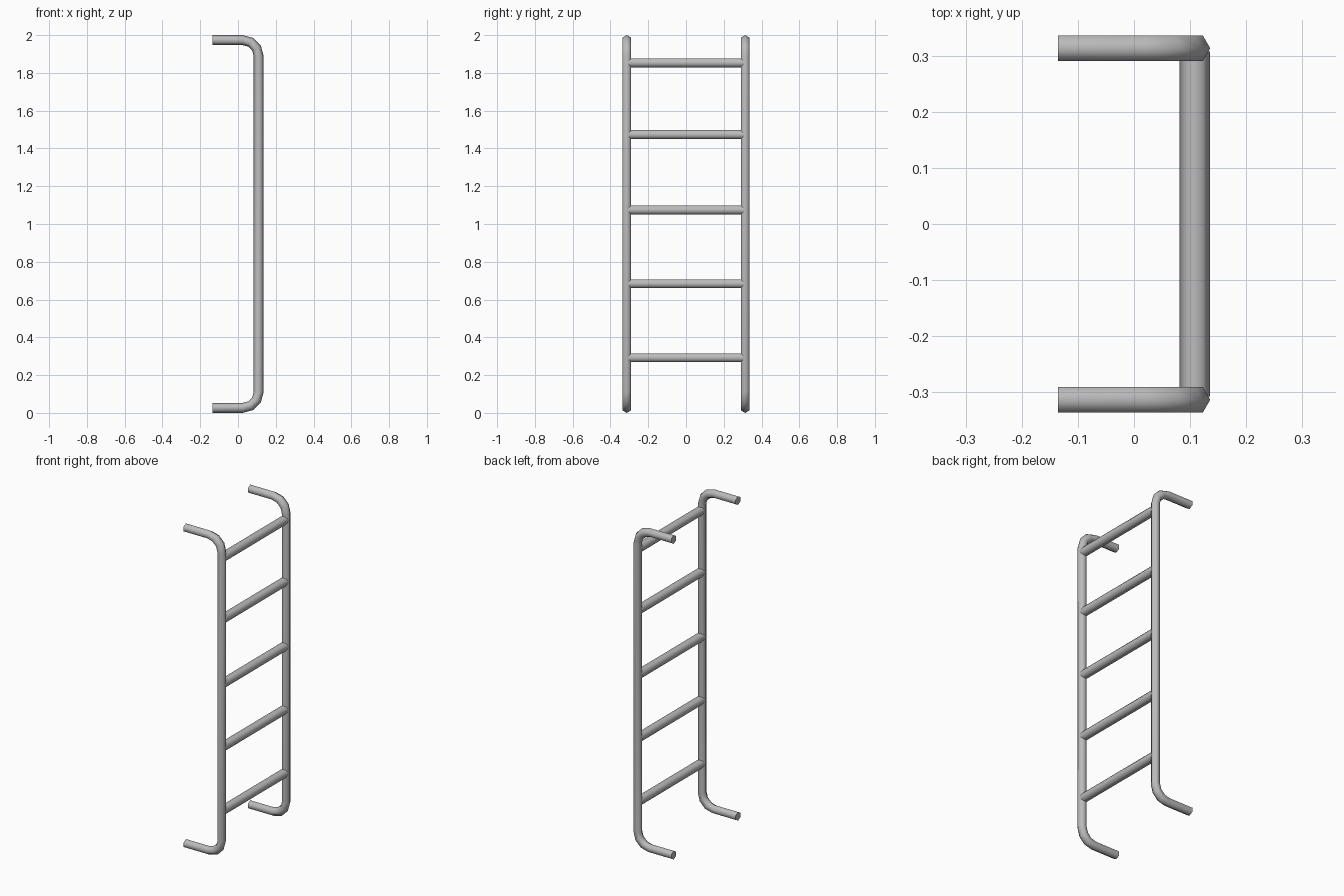
import bpy, bmesh, math
from mathutils import Vector

cube = bpy.data.objects.get("Cube")
if cube:
    bpy.data.objects.remove(cube, do_unlink=True)

SIDES = 6
R = 0.0265         # tube radius, corner to centre
RAIL_X = 0.1095    # centre line of the uprights
RAIL_Y = 0.3135
BACK_X = -0.136    # free ends of the hooks
BEND = 0.085
BEND_STEPS = 3

steel = bpy.data.materials.new("grey steel")
steel.use_nodes = True
grey = (0.5, 0.5, 0.5, 1)
steel.diffuse_color = grey
steel.node_tree.nodes["Principled BSDF"].inputs["Base Color"].default_value = grey


def tube(name, stations, side, radius):
    """Sweep a hexagon through (centre, normal) stations; side is the fixed cross axis."""
    bm = bmesh.new()
    rings = []
    for centre, normal in stations:
        ring = []
        for i in range(SIDES):
            a = math.tau * i / SIDES
            ring.append(bm.verts.new(centre + radius * (math.cos(a) * normal + math.sin(a) * side)))
        rings.append(ring)
    for a, b in zip(rings, rings[1:]):
        for i in range(SIDES):
            j = (i + 1) % SIDES
            bm.faces.new((a[i], a[j], b[j], b[i]))
    bm.faces.new(rings[0])
    bm.faces.new(rings[-1])
    bmesh.ops.recalc_face_normals(bm, faces=bm.faces)
    mesh = bpy.data.meshes.new(name)
    bm.to_mesh(mesh)
    bm.free()
    mesh.materials.append(steel)
    obj = bpy.data.objects.new(name, mesh)
    bpy.context.collection.objects.link(obj)
    bpy.ops.object.select_all(action='DESELECT')
    obj.select_set(True)
    bpy.context.view_layer.objects.active = obj
    bpy.ops.object.shade_smooth_by_angle(angle=math.radians(65))
    return obj


def rail_stations(y):
    """Hook, bend, upright, bend, hook."""
    low, high = R, 2 - R
    out = [(Vector((BACK_X, y, low)), Vector((0, 0, -1)))]
    for z, start in ((low + BEND, -90), (high - BEND, 0)):
        for k in range(BEND_STEPS + 1):
            a = math.radians(start + 90 * k / BEND_STEPS)
            n = Vector((math.cos(a), 0, math.sin(a)))
            out.append((Vector((RAIL_X - BEND, y, z)) + BEND * n, n))
    out.append((Vector((BACK_X, y, high)), Vector((0, 0, 1))))
    return out


# Side rails
for name, y in (("front_rail", -RAIL_Y), ("back_rail", RAIL_Y)):
    tube(name, rail_stations(y), Vector((0, 1, 0)), R)

# Rungs
for i, z in enumerate((0.292, 0.684, 1.074, 1.473, 1.853)):
    ends = [(Vector((RAIL_X - 0.001, y, z)), Vector((1, 0, 0))) for y in (-0.308, 0.308)]
    tube(f"rung_{i + 1}", ends, Vector((0, 0, 1)), 0.027)
